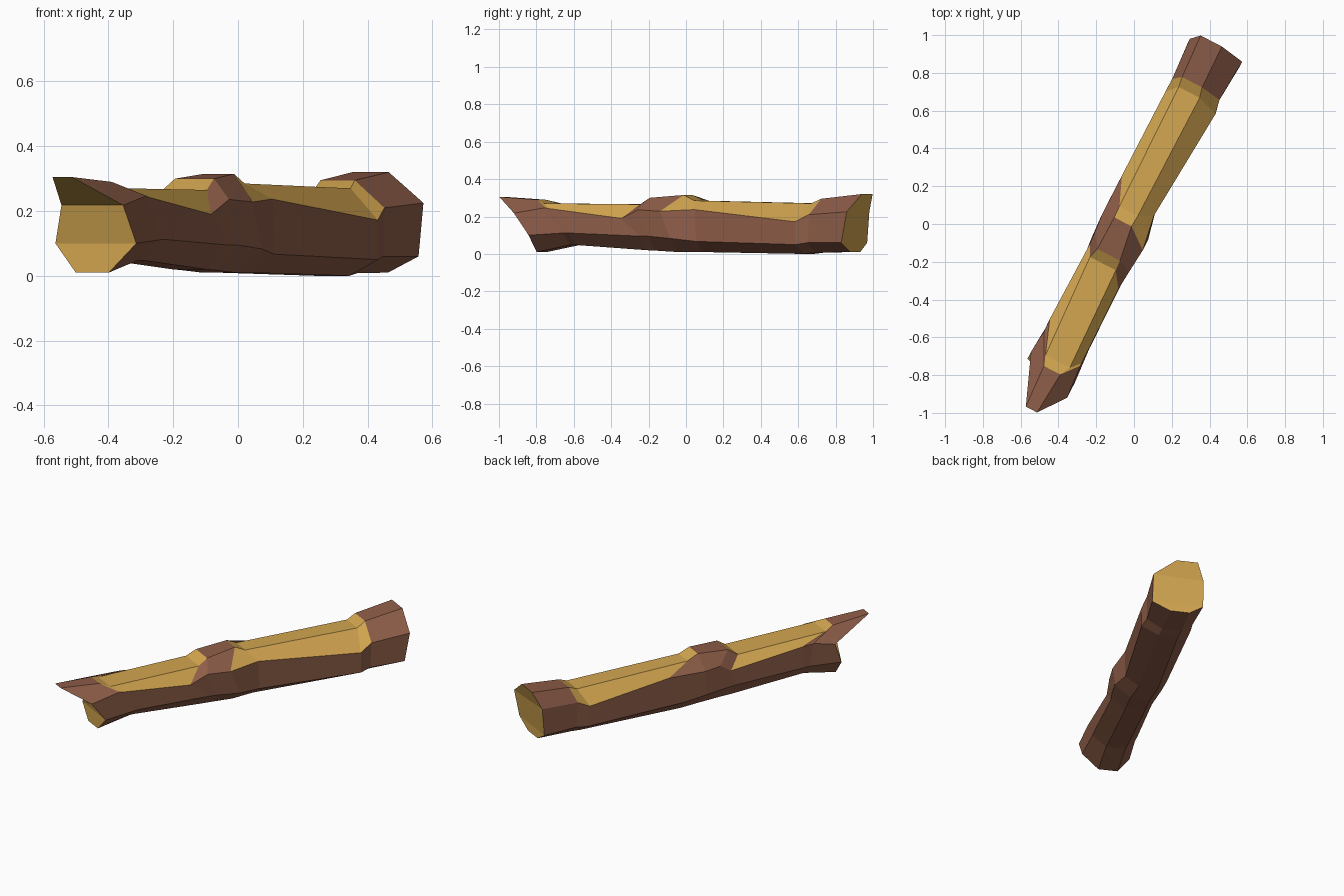
import bpy, bmesh
from mathutils import Vector

if "Cube" in bpy.data.objects:
    bpy.data.objects.remove(bpy.data.objects["Cube"])

def material(name, rgb):
    m = bpy.data.materials.new(name)
    m.diffuse_color = (*rgb, 1)
    m.use_nodes = True
    m.node_tree.nodes["Principled BSDF"].inputs["Base Color"].default_value = m.diffuse_color
    return m

# Log frame: "along" runs down the trunk, "across" points to its right
ALONG = Vector((0.46, 0.888, 0))
ACROSS = Vector((0.888, -0.46, 0))

# Rings, front to back. Positions along the trunk: low, right shoulder, left
# shoulder, top; offsets across: right, left, top right, top left;
# heights: bottom, lower side, shoulder, top
RINGS = [
    (-.89, -.978, -.85, -1.12, .105, -.176, 0, -.067, .01, .10, .218, .305),       # broken front end
    (-.69, -.795, -.72, -.885, .09, -.165, .017, -.081, .048, .112, .247, .29),    # bark stops
    (-.66, -.78, -.65, -.83, .09, -.168, .045, -.10, .048, .112, .243, .27),       # front bare strip
    (-.23, -.343, -.20, -.26, .082, -.162, .024, -.13, .02, .095, .19, .265),
    (-.18, -.238, -.13, -.205, .09, -.168, .02, -.115, .018, .095, .236, .30),     # knot
    (-.04, -.101, -.03, -.015, .102, -.177, -.009, -.112, .01, .083, .228, .315),
    (.10, .09, .20, .05, .07, -.178, -.005, -.115, .01, .067, .237, .285),         # back bare strip
    (.72, .717, .70, .755, .112, -.178, -.002, -.127, 0, .05, .172, .27),
    (.785, .793, .776, .81, .096, -.177, -.016, -.135, .008, .06, .21, .295),      # bark starts
    (.995, 1.028, 1.008, 1.05, .11, -.192, -.022, -.149, .01, .06, .225, .32),     # back end
]

# Bare-wood faces per segment: 3 = right slope, 4 = top, 5 = left slope
BARE = {1: (3, 4), 2: (3, 4, 5), 3: (4,), 5: (3, 4), 6: (3, 4, 5), 7: (3, 4, 5)}

bm = bmesh.new()

def ring_verts(low, s_r, s_l, s_t, right, left, tr, tl, zb, zl, zs, zt):
    mid = (right + left) / 2
    section = [(low, mid - .07, zb), (low, mid + .045, zb), (low, right, zl),
               (s_r, right, zs), (s_t, tr, zt), (s_t, tl, zt),
               (s_l, left, zs), (low, left, zl)]
    return [bm.verts.new(ALONG * s + ACROSS * u + Vector((0, 0, z)))
            for s, u, z in section]

# Trunk skin
rings = [ring_verts(*r) for r in RINGS]
for i, (a, b) in enumerate(zip(rings, rings[1:])):
    for k in range(8):
        n = (k + 1) % 8
        f = bm.faces.new((a[k], a[n], b[n], b[k]))
        f.material_index = int(k in BARE.get(i, ()))

# End caps, three strips each
for ring in (rings[0], rings[-1]):
    for q in ((0, 1, 2, 7), (7, 2, 3, 6), (6, 3, 4, 5)):
        bm.faces.new([ring[k] for k in q]).material_index = 1

bmesh.ops.recalc_face_normals(bm, faces=bm.faces)

# Centre and stand on the ground
for axis in range(3):
    vals = [v.co[axis] for v in bm.verts]
    shift = min(vals) if axis == 2 else (min(vals) + max(vals)) / 2
    for v in bm.verts:
        v.co[axis] -= shift

mesh = bpy.data.meshes.new("fallen_log")
bm.to_mesh(mesh)
bm.free()
mesh.materials.append(material("bark", (.27, .11, .065)))
mesh.materials.append(material("bare_wood", (.65, .38, .08)))
bpy.context.collection.objects.link(bpy.data.objects.new("fallen_log", mesh))
